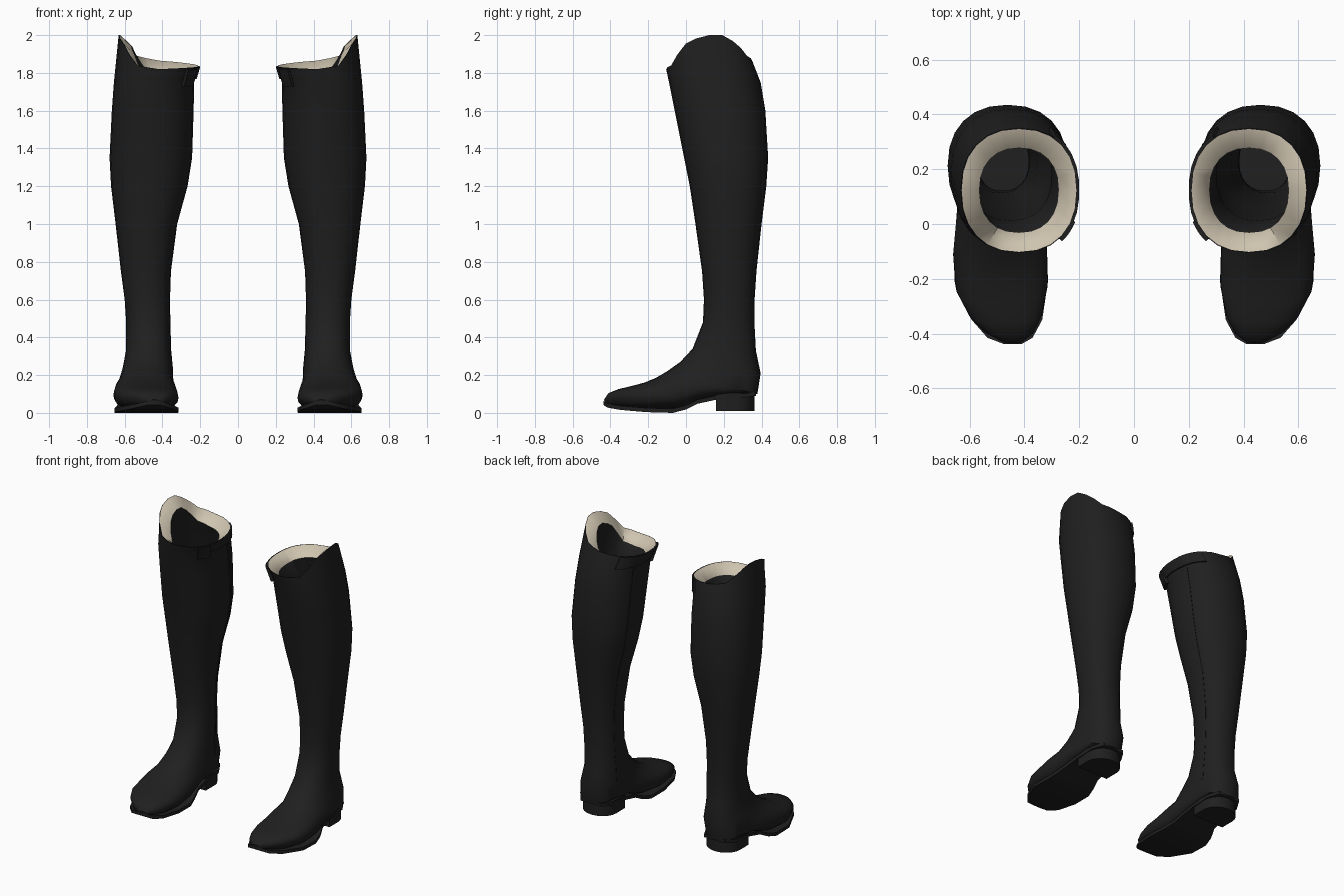
import bpy, bmesh, math
from mathutils import Vector

cube = bpy.data.objects.get("Cube")
if cube:
    bpy.data.objects.remove(cube)


def material(name, rgb):
    m = bpy.data.materials.new(name)
    m.use_nodes = True
    m.diffuse_color = (*rgb, 1)
    m.node_tree.nodes["Principled BSDF"].inputs["Base Color"].default_value = (*rgb, 1)
    return m


LEATHER = material("black_leather", (0.014, 0.014, 0.014))
LINING = material("cream_lining", (0.62, 0.55, 0.43))
SEGMENTS = 24

# Cross-sections from rim to toe: front y, z / back y, z / inner x, outer x
ROWS = [
    (-.105, 1.82, .35, 1.87, .207, .632),
    (-.09, 1.75, .395, 1.75, .232, .657),
    (-.06, 1.6, .42, 1.6, .235, .668),
    (-.01, 1.35, .435, 1.35, .243, .68),
    (.02, 1.2, .425, 1.2, .267, .672),
    (.05, 1.0, .4, 1.0, .322, .648),
    (.085, .75, .373, .75, .355, .62),
    (.095, .6, .363, .6, .36, .6),
    (.09, .48, .362, .48, .358, .592),
    (.035, .34, .37, .33, .354, .592),
    (-.03, .27, .395, .21, .345, .61),
    (-.1, .22, .378, .1, .342, .632),
    (-.16, .185, .16, .085, .33, .65),
    (-.22, .16, 0, .03, .318, .66),
    (-.29, .142, -.16, .015, .315, .652),
    (-.36, .125, -.3, .018, .336, .602),
    (-.41, .105, -.38, .03, .366, .54),
    (-.434, .07, -.425, .045, .41, .475),
]
ANKLE = 9

# Rim height by angle: 0 front, 90 outer side, 180 back, 270 inner side
RIM = [(0, 1.82), (30, 1.84), (60, 1.955), (85, 2.0), (105, 2.0), (125, 1.96),
       (150, 1.89), (180, 1.865), (270, 1.835), (360, 1.82)]


def rim_height(angle):
    for (a, za), (b, zb) in zip(RIM, RIM[1:]):
        if a <= angle <= b:
            return za + (zb - za) * (angle - a) / (b - a)


def row_point(i, angle, scale):
    fy, fz, by, bz, x0, x1 = ROWS[i]
    power = 0.88 if i <= ANKLE else 0.8
    t = math.radians(angle)
    c = math.copysign(abs(math.cos(t)) ** power, math.cos(t)) * scale
    s = math.copysign(abs(math.sin(t)) ** power, math.sin(t)) * scale
    x = (x0 + x1) / 2 + s * (x1 - x0) / 2
    y = (fy + by) / 2 + c * (fy - by) / 2
    z = rim_height(angle % 360) if i == 0 else (fz + bz) / 2 + c * (fz - bz) / 2
    return Vector((x, y, z))


def surface(row, angle, scale=1.0):
    i = min(int(row), len(ROWS) - 2)
    return row_point(i, angle, scale).lerp(row_point(i + 1, angle, scale), row - i)


def ring(i, scale=1.0, drop=0.0):
    step = 360 / SEGMENTS
    return [row_point(i, k * step, scale) - Vector((0, 0, drop)) for k in range(SEGMENTS)]


def loft(name, sections, side, lining_strip=None):
    """Skin closed sections, cap both ends; side is +1 or -1 in x."""
    bm = bmesh.new()
    loops = [[bm.verts.new((p[0] * side, p[1], p[2])) for p in sec] for sec in sections]
    for i, (a, b) in enumerate(zip(loops, loops[1:])):
        for k in range(len(a)):
            n = (k + 1) % len(a)
            face = bm.faces.new((a[k], a[n], b[n], b[k]))
            face.material_index = int(i == lining_strip)
    bm.faces.new(loops[0])
    bm.faces.new(loops[-1])
    bmesh.ops.recalc_face_normals(bm, faces=bm.faces)
    mesh = bpy.data.meshes.new(name)
    bm.to_mesh(mesh)
    bm.free()
    mesh.materials.append(LEATHER)
    if lining_strip is not None:
        mesh.materials.append(LINING)
    obj = bpy.data.objects.new(name, mesh)
    bpy.context.collection.objects.link(obj)
    bpy.ops.object.select_all(action="DESELECT")
    obj.select_set(True)
    bpy.context.view_layer.objects.active = obj
    bpy.ops.object.shade_smooth_by_angle(angle=math.radians(45))
    return obj


def strap(name, side, angles, top, bottom, thick):
    """Raised band wrapped around the shaft between two angles."""
    a0, a1 = angles
    sections = []
    for k in range(9):
        a = a0 + (a1 - a0) * k / 8
        sections.append([surface(top, a, .98), surface(top, a, thick),
                         surface(bottom, a, thick), surface(bottom, a, .98)])
    loft(name, sections, side)


# Sole stations: y, underside z, inner x, outer x
SOLE = [(-.438, .042, .41, .475), (-.415, .028, .37, .535), (-.35, .016, .335, .592),
        (-.21, .004, .314, .655), (-.07, 0, .318, .655), (0, .018, .335, .64),
        (.06, .048, .35, .615), (.16, .07, .355, .605), (.3, .08, .36, .6),
        (.37, .09, .4, .56)]

for side, label in ((1, "left"), (-1, "right")):
    # Boot body: inside wall, lining, rim, outside shaft, foot
    inside = [ring(i, .8) for i in range(ANKLE, 2, -1)] + [ring(2, .7)]
    collar = [ring(0, .68, .06), ring(0, .985)]
    outside = [ring(i) for i in range(len(ROWS))]
    loft(label + "_boot", inside + collar + outside, side, lining_strip=len(inside))

    # Sole
    loft(label + "_sole",
         [[(x0, y, z), (x1, y, z), (x1, y, z + .022), (x0, y, z + .022)]
          for y, z, x0, x1 in SOLE], side)

    # Heel block with a flat front and rounded back
    outline = [(.362, .16), (.598, .16)]
    outline += [(.48 + .118 * math.cos(t), .26 + .103 * math.sin(t))
                for t in (math.pi * k / 10 for k in range(11))]
    loft(label + "_heel", [[(x, y, z) for x, y in outline] for z in (.01, .105)], side)

    # Strap and buckle tab on the inner side
    strap(label + "_strap", side, (215, 312), .04, .8, 1.04)
    strap(label + "_buckle_tab", side, (296, 318), .1, 1.15, 1.07)

    # Raised seam down the inner side
    seam = []
    for i in range(1, ANKLE + 2):
        seam.append([surface(i, 252, .98), surface(i, 252, 1.015),
                     surface(i, 258, 1.015), surface(i, 258, .98)])
    loft(label + "_inner_seam", seam, side)
